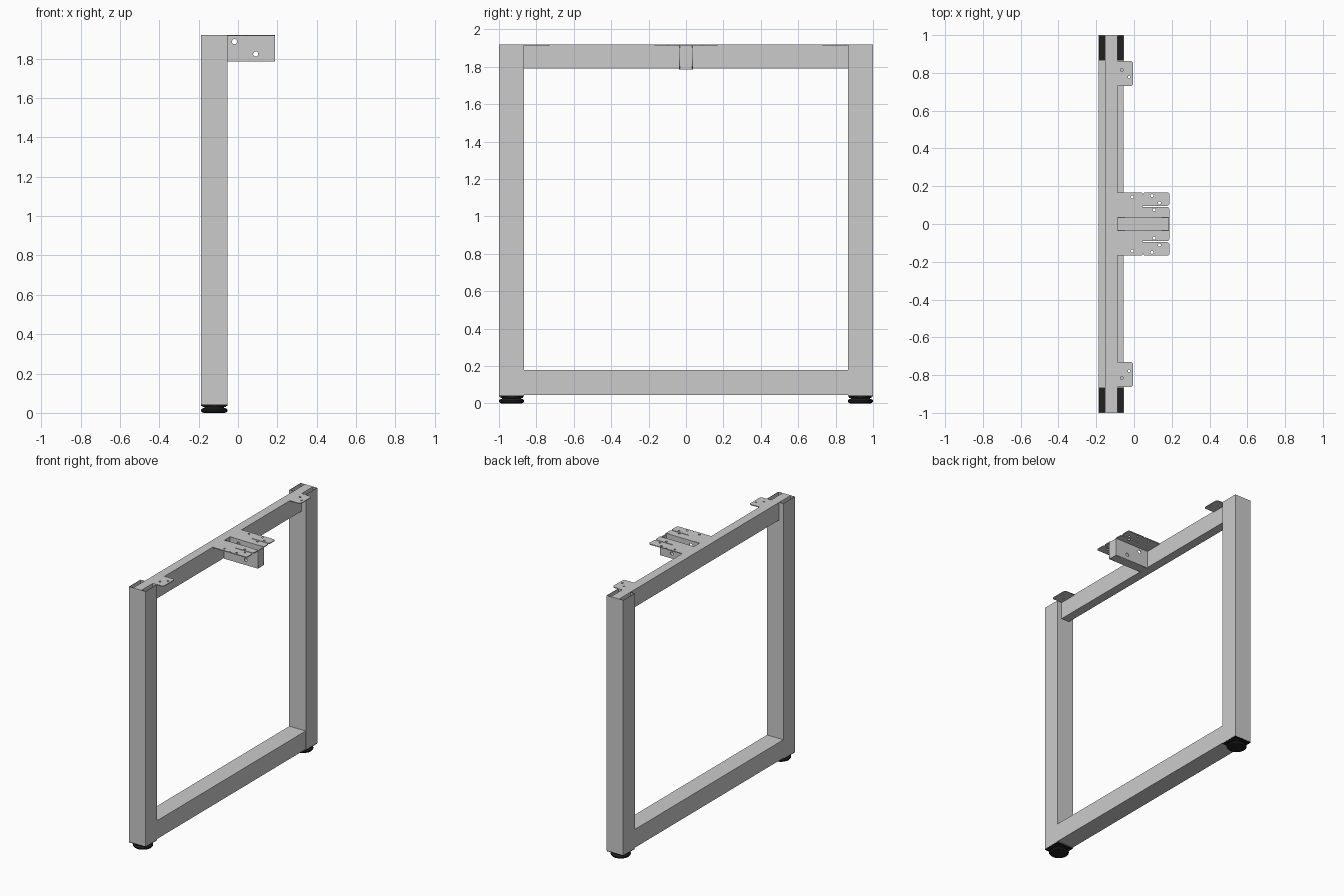
import bpy, bmesh
from math import sin, cos, pi
from mathutils import Vector, Matrix

if "Cube" in bpy.data.objects:
    bpy.data.objects.remove(bpy.data.objects["Cube"])

XC, W, TOP = -0.121, 0.135, 1.92      # leg centre, tube width, frame top
black = bpy.data.materials.new("black_plastic")
black.diffuse_color = (0.015, 0.015, 0.015, 1)
black.use_nodes = True
black.node_tree.nodes["Principled BSDF"].inputs["Base Color"].default_value = black.diffuse_color


def from_bm(name, bm, mat=None):
    me = bpy.data.meshes.new(name)
    bm.to_mesh(me)
    bm.free()
    ob = bpy.data.objects.new(name, me)
    bpy.context.collection.objects.link(ob)
    if mat:
        me.materials.append(mat)
    return ob


def box(name, lo, hi, mat=None, open_ends=False):
    bm = bmesh.new()
    lo, hi = Vector(lo), Vector(hi)
    size = hi - lo
    bmesh.ops.create_cube(bm, size=1, matrix=Matrix.Translation((lo + hi) / 2) @ Matrix.Diagonal((*size, 1)))
    if open_ends:
        bm.normal_update()
        bmesh.ops.delete(bm, geom=[f for f in bm.faces if abs(f.normal.z) > 0.5], context='FACES')
    return from_bm(name, bm, mat)


def rounded(pts):
    """Outline from (x, y, radius) corners."""
    out = []
    for i, (x, y, r) in enumerate(pts):
        p = Vector((x, y))
        if r == 0:
            out.append(p)
            continue
        a = p + (Vector(pts[i - 1][:2]) - p).normalized() * r
        b = p + (Vector(pts[(i + 1) % len(pts)][:2]) - p).normalized() * r
        for k in range(6):
            t = k / 5
            out.append(a * (1 - t) ** 2 + p * 2 * t * (1 - t) + b * t * t)
    return out


def plate(name, corners, holes, thick, matrix):
    """Flat sheet with round holes, extruded from a filled 2D curve."""
    cu = bpy.data.curves.new(name, 'CURVE')
    cu.dimensions, cu.fill_mode, cu.extrude = '2D', 'BOTH', thick / 2
    loops = [rounded(corners)]
    for x, y, r in holes:
        loops.append([Vector((x + r * cos(k * pi / 10), y + r * sin(k * pi / 10))) for k in range(20)])
    for loop in loops:
        s = cu.splines.new('POLY')
        s.points.add(len(loop) - 1)
        for q, p in zip(s.points, loop):
            q.co = (p.x, p.y, 0, 1)
        s.use_cyclic_u = True
    tmp = bpy.data.objects.new(name + "_curve", cu)
    bpy.context.collection.objects.link(tmp)
    dg = bpy.context.evaluated_depsgraph_get()
    me = bpy.data.meshes.new_from_object(tmp.evaluated_get(dg))
    bpy.data.objects.remove(tmp)
    ob = bpy.data.objects.new(name, me)
    ob.matrix_world = matrix
    bpy.context.collection.objects.link(ob)
    return ob


def lathe(name, profile, loc, mat):
    bm = bmesh.new()
    vs = [bm.verts.new((r, 0, z)) for r, z in profile]
    es = [bm.edges.new(e) for e in zip(vs, vs[1:])]
    bmesh.ops.spin(bm, geom=vs + es, cent=(0, 0, 0), axis=(0, 0, 1), angle=2 * pi, steps=40)
    bmesh.ops.remove_doubles(bm, verts=bm.verts, dist=1e-5)
    bmesh.ops.recalc_face_normals(bm, faces=bm.faces)
    ob = from_bm(name, bm, mat)
    ob.location = loc
    bpy.context.view_layer.objects.active = ob
    ob.select_set(True)
    bpy.ops.object.shade_smooth_by_angle()
    ob.select_set(False)
    return ob


X0, X1 = XC - W / 2, XC + W / 2
T = 0.006
flat = Matrix.Translation((0, 0, TOP - T / 2))
foot_profile = [(0, 0), (0.052, 0), (0.062, 0.003), (0.067, 0.009), (0.067, 0.016), (0.062, 0.022),
                (0.050, 0.026), (0.050, 0.029), (0.060, 0.030), (0.060, 0.037), (0, 0.037)]

for side, s in (("front", -1), ("back", 1)):
    ya, yb = sorted((s * 0.865, s))
    # hollow leg tube, bottom plug and levelling foot
    leg = box(side + "_leg", (X0, ya, 0.042), (X1, yb, TOP), open_ends=True)
    wall = leg.modifiers.new("wall", 'SOLIDIFY')
    wall.thickness, wall.offset = 0.005, -1
    box(side + "_leg_plug", (X0 + 0.001, ya + 0.001, 0.036), (X1 - 0.001, yb - 0.001, 0.046), black)
    lathe(side + "_foot", foot_profile, (XC, s * 0.9325, 0), black)
    # corner mounting tab
    plate(side + "_tab",
          [(-0.09, s * 0.73, 0), (-0.004, s * 0.73, 0.02), (-0.004, s * 0.864, 0.02), (-0.09, s * 0.864, 0)],
          [(-0.065, s * 0.815, 0.007), (-0.026, s * 0.778, 0.007)], T, flat)
    # bracket flange with relief slot and notch
    outline = [(-0.09, 0.034, 0), (0.188, 0.034, 0), (0.188, 0.09, 0.015), (0.045, 0.09, 0), (0.045, 0.096, 0),
               (0.188, 0.096, 0.015), (0.188, 0.168, 0.015), (0.051, 0.168, 0.008), (0.051, 0.158, 0),
               (0.045, 0.158, 0), (0.045, 0.168, 0.008), (-0.09, 0.168, 0.012)]
    plate(side + "_bracket_flange", [(x, s * y, r) for x, y, r in outline],
          [(x, s * y, 0.008) for x, y in ((-0.01, 0.143), (0.095, 0.15), (0.135, 0.112), (0.107, 0.075))], T, flat)
    # bracket side wall with bolt holes
    upright = Matrix.Translation((0, s * 0.034, 0)) @ Matrix.Rotation(pi / 2, 4, 'X')
    plate(side + "_bracket_wall", [(-0.09, 1.785, 0), (0.188, 1.785, 0), (0.188, TOP, 0), (-0.09, TOP, 0)],
          [(-0.018, 1.886, 0.013), (0.09, 1.823, 0.013)], T, upright)

# bracket floor and end plate
box("bracket_floor", (-0.09, -0.034, 1.785), (0.188, 0.034, 1.785 + T))
box("bracket_end", (0.188 - T, -0.034, 1.785), (0.188, 0.034, TOP - T))

# cross beams
box("top_beam", (XC - 0.033, -0.998, 1.79), (XC + 0.033, 0.998, TOP))
box("bottom_beam", (X0 + 0.001, -0.865, 0.045), (X1 - 0.001, 0.865, 0.18))
